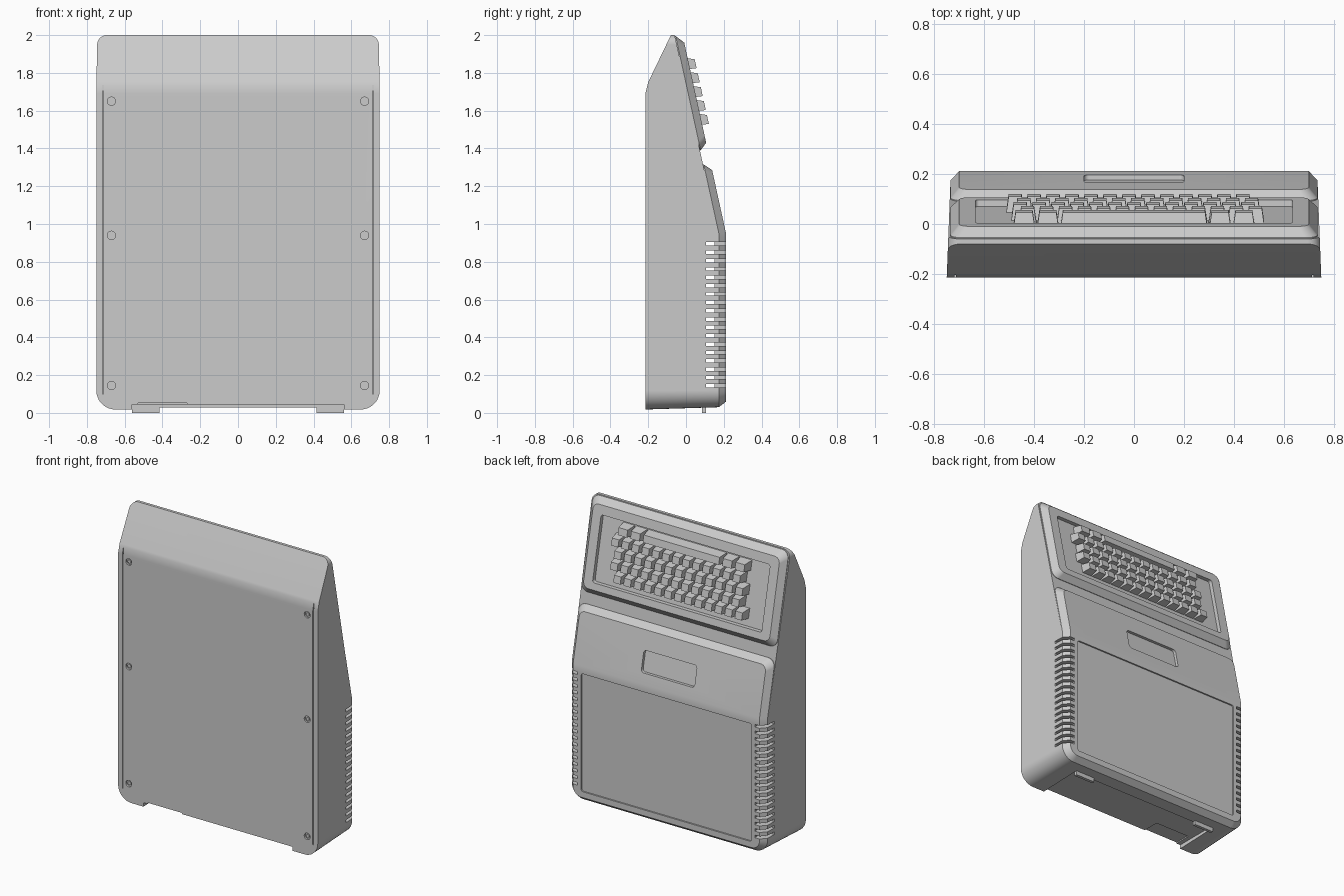
import bpy, bmesh
from math import sin, cos, radians
from mathutils import Vector, Matrix

if "Cube" in bpy.data.objects:
    bpy.data.objects.remove(bpy.data.objects["Cube"])

grey = bpy.data.materials.new("case_grey")
grey.use_nodes = True
grey.diffuse_color = (0.6, 0.6, 0.6, 1)
grey.node_tree.nodes["Principled BSDF"].inputs["Base Color"].default_value = (0.6, 0.6, 0.6, 1)

SLOPE, BACK, FOLD = 0.219, 0.17, 0.95


def surface(z):
    """Depth of the case behind the raised panels: upright, then sloping."""
    return min(BACK, -0.06 + SLOPE * (2 - z))


def ring(hx, z0, z1, rb=0, rt=None, cx=0, n=10):
    """Rounded rectangle in x and z, with bottom and top corner radii."""
    rt = rb if rt is None else rt
    if rb == 0:
        n = 1
    pts = []
    for sx, z, r, start in ((1, z0, rb, -90), (1, z1, rt, 0), (-1, z1, rt, 90), (-1, z0, rb, 180)):
        x = cx + sx * (hx - r)
        zc = z + r if z == z0 else z - r
        for i in range(n):
            a = radians(start + 90 * i / max(n - 1, 1))
            pts.append((x + r * cos(a), zc + r * sin(a)))
    return pts


def loft(bm, layers):
    """Closed solid through rings given as (ring, y)."""
    loops = [[bm.verts.new((x, y, z)) for x, z in pts] for pts, y in layers]
    for a, b in zip(loops, loops[1:]):
        for i in range(len(a)):
            j = (i + 1) % len(a)
            bm.faces.new((a[i], a[j], b[j], b[i]))
    bm.faces.new(loops[0])
    bm.faces.new(loops[-1])


def box(bm, x0, x1, y0, y1, z0, z1):
    mid = Vector((x0 + x1, y0 + y1, z0 + z1)) / 2
    size = Matrix.Diagonal((x1 - x0, y1 - y0, z1 - z0, 1))
    bmesh.ops.create_cube(bm, size=1, matrix=Matrix.Translation(mid) @ size)


def disc(bm, x, z, r, y0, y1):
    turn = Matrix.Translation((x, (y0 + y1) / 2, z)) @ Matrix.Rotation(radians(90), 4, 'X')
    bmesh.ops.create_cone(bm, cap_ends=True, segments=24, radius1=r, radius2=r,
                          depth=y1 - y0, matrix=turn)


def slice_off(bm, point, normal):
    cut = bmesh.ops.bisect_plane(bm, geom=bm.verts[:] + bm.edges[:] + bm.faces[:], dist=1e-6,
                                 plane_co=point, plane_no=normal, clear_outer=True)
    edges = [e for e in cut["geom_cut"] if isinstance(e, bmesh.types.BMEdge)]
    bmesh.ops.holes_fill(bm, edges=edges, sides=0)


def finish(name, bm, drape=False):
    """Turn a bmesh into an object, optionally laid over the case surface."""
    if drape:
        bmesh.ops.bisect_plane(bm, geom=bm.verts[:] + bm.edges[:] + bm.faces[:], dist=1e-6,
                               plane_co=(0, 0, FOLD), plane_no=(0, 0, 1))
        for v in bm.verts:
            v.co.y += surface(v.co.z)
    bmesh.ops.recalc_face_normals(bm, faces=bm.faces[:])
    mesh = bpy.data.meshes.new(name)
    bm.to_mesh(mesh)
    bm.free()
    mesh.materials.append(grey)
    obj = bpy.data.objects.new(name, mesh)
    bpy.context.scene.collection.objects.link(obj)
    return obj


def carve(obj, cutters):
    for c in cutters:
        c.hide_render = True
        mod = obj.modifiers.new("cut", 'BOOLEAN')
        mod.operation, mod.solver, mod.object = 'DIFFERENCE', 'EXACT', c
    dg = bpy.context.evaluated_depsgraph_get()
    baked = bpy.data.meshes.new_from_object(obj.evaluated_get(dg))
    obj.modifiers.clear()
    obj.data = baked


def smooth(obj):
    obj.data.shade_smooth()
    obj.data.set_sharp_from_angle(angle=radians(28))
    obj.modifiers.new("even_normals", 'WEIGHTED_NORMAL').keep_sharp = True


# Main case: tapered slab with sloping top and back
bm = bmesh.new()
loft(bm, [(ring(0.75, 0.018, 2.0, 0.1, 0.05), -0.215), (ring(0.735, 0.03, 2.0, 0.09, 0.05), BACK)])
slice_off(bm, (0, -0.08, 2.0), (0, -0.28, 0.135))
slice_off(bm, (0, -0.215, 1.69), (0, -0.061, 0.015))
slice_off(bm, (0, -0.06, 2.0), (0, 1, SLOPE))
case = finish("case", bm)

# Raised lid with chamfered border
bm = bmesh.new()
loft(bm, [(ring(0.735, 0.03, 1.315, 0.09, 0.05), -0.004), (ring(0.735, 0.03, 1.315, 0.09, 0.05), 0.004),
          (ring(0.70, 0.06, 1.285, 0.06, 0.04), 0.042)])
lid = finish("lid", bm, True)

# Keyboard housing with a sunken well
bm = bmesh.new()
loft(bm, [(ring(0.735, 1.39, 1.995, 0.05), -0.004), (ring(0.735, 1.39, 1.995, 0.05), 0.004),
          (ring(0.70, 1.43, 1.96, 0.04), 0.042), (ring(0.635, 1.475, 1.90, 0.015), 0.042),
          (ring(0.635, 1.475, 1.90, 0.015), 0.015)])
housing = finish("keyboard_housing", bm, True)

# Cutters: hollow interior, vent slots, front details, lid recesses
bm = bmesh.new()
box(bm, -0.70, 0.70, -0.18, 0.15, 0.1, 0.93)
hollow = finish("hollow_cutter", bm)

bm = bmesh.new()
for i in range(18):
    z = 0.143 + 0.0442 * i
    for s in (-1, 1):
        box(bm, *sorted((s * 0.665, s * 0.8)), 0.105, 0.24, z - 0.009, z + 0.009)
vents = finish("vent_cutter", bm)

screws = [(s * 0.67, z) for s in (-1, 1) for z in (0.145, 0.94, 1.65)]
bm = bmesh.new()
for s in (-1, 1):
    box(bm, s * 0.715 - 0.003, s * 0.715 + 0.003, -0.23, -0.203, 0.1, 1.735)
for x, z in screws:
    disc(bm, x, z, 0.022, -0.23, -0.203)
box(bm, -0.56, 0.56, -0.23, 0.085, -0.1, 0.045)
front_cuts = finish("front_cutter", bm)

bm = bmesh.new()
box(bm, -0.53, -0.27, -0.24, -0.1, -0.1, 0.053)
port = finish("port_cutter", bm)

bm = bmesh.new()
for outline, depth in ((ring(0.64, 0.10, 0.90, 0.015), 0.032), (ring(0.20, 1.02, 1.16, 0.02), 0.022)):
    loft(bm, [(outline, depth), (outline, 0.06)])
recesses = finish("lid_recess_cutter", bm, True)

carve(case, [hollow, vents, front_cuts, port])
carve(lid, [vents, recesses])
for c in (hollow, vents, front_cuts, port, recesses):
    bpy.data.objects.remove(c)
for part in (case, lid, housing):
    smooth(part)

# Screw heads
bm = bmesh.new()
for x, z in screws:
    disc(bm, x, z, 0.012, -0.21, -0.2)
smooth(finish("screws", bm))

# Feet
bm = bmesh.new()
for s in (-1, 1):
    box(bm, *sorted((s * 0.415, s * 0.56)), 0.085, 0.105, 0, 0.05)
finish("feet", bm)


# Keys: tapered caps in staggered rows, with the long space bar uppermost
def key(bm, x, z, half):
    loft(bm, [(ring(half, z - 0.033, z + 0.033, cx=x), 0.01),
              (ring(half - 0.010, z - 0.025, z + 0.022, cx=x), 0.078)])


bm = bmesh.new()
for row, shift in enumerate((-0.02, 0.015, 0.0, 0.03)):
    for i in range(13):
        key(bm, (i - 6) * 0.076 + shift, 1.555 + 0.0735 * row, 0.036)
key(bm, 0, 1.85, 0.295)
for s in (-1, 1):
    for x in (0.345, 0.44):
        key(bm, s * x, 1.85, 0.044)
finish("keys", bm, True)
